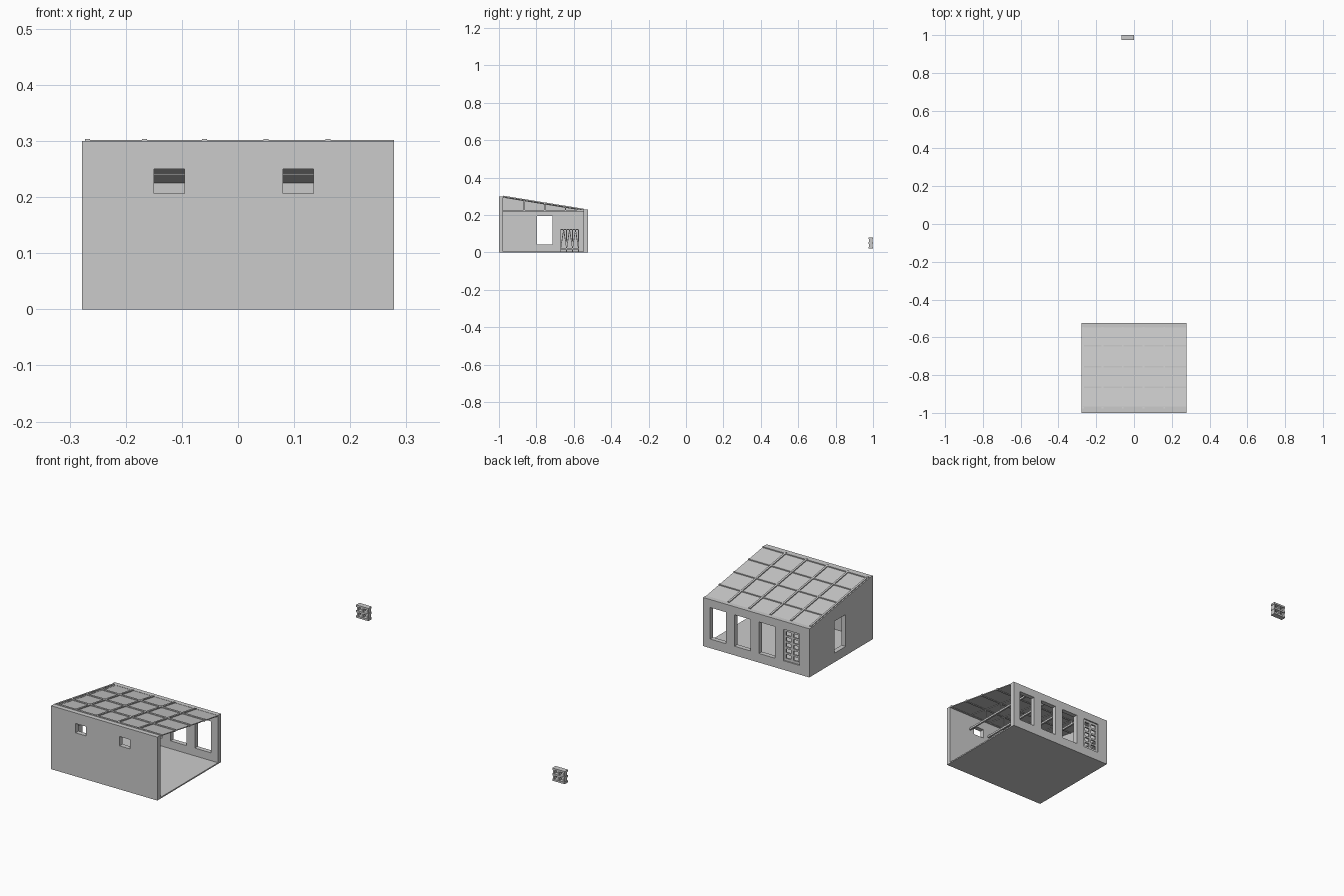
import bpy, bmesh, math
from mathutils import Vector, Matrix

cube = bpy.data.objects.get("Cube")
if cube:
    bpy.data.objects.remove(cube)

X, FRONT, BACK, T = 0.278, -1.0, -0.525, 0.022
IN_F, IN_B = FRONT + T, BACK - T
HIGH, LOW, FLOOR = 0.30, 0.23, 0.006


def roof_z(y):
    return HIGH + (LOW - HIGH) * (y - IN_F) / (IN_B - IN_F)


def finish(name, bm):
    bmesh.ops.recalc_face_normals(bm, faces=bm.faces)
    mesh = bpy.data.meshes.new(name)
    bm.to_mesh(mesh)
    bm.free()
    obj = bpy.data.objects.new(name, mesh)
    bpy.context.collection.objects.link(obj)
    return obj


def add_box(bm, x, y, z):
    """Box from (low, high) ranges."""
    size = Matrix.Diagonal((x[1] - x[0], y[1] - y[0], z[1] - z[0], 1))
    mid = Matrix.Translation((sum(x) / 2, sum(y) / 2, sum(z) / 2))
    bmesh.ops.create_cube(bm, size=1, matrix=mid @ size)


def add_bar(bm, a, b, w, h):
    """Rectangular bar between two points."""
    a, b = Vector(a), Vector(b)
    d = b - a
    turn = d.to_track_quat('Y', 'Z').to_matrix().to_4x4()
    size = Matrix.Diagonal((w, d.length, h, 1))
    bmesh.ops.create_cube(bm, size=1, matrix=Matrix.Translation((a + b) / 2) @ turn @ size)


def boxes(name, ranges):
    bm = bmesh.new()
    for r in ranges:
        add_box(bm, *r)
    return finish(name, bm)


def prism(name, profile, x0, x1):
    """Extrude a y-z outline along x."""
    bm = bmesh.new()
    face = bm.faces.new([bm.verts.new((x0, y, z)) for y, z in profile])
    moved = bmesh.ops.extrude_face_region(bm, geom=[face])["geom"]
    bmesh.ops.translate(bm, vec=(x1 - x0, 0, 0),
                        verts=[v for v in moved if isinstance(v, bmesh.types.BMVert)])
    return finish(name, bm)


def cut(obj, ranges):
    cutter = boxes("opening_cutter", ranges)
    cutter.hide_render = True
    mod = obj.modifiers.new("openings", 'BOOLEAN')
    mod.operation, mod.solver, mod.object = 'DIFFERENCE', 'EXACT', cutter
    bpy.context.view_layer.objects.active = obj
    bpy.ops.object.modifier_apply(modifier=mod.name)
    bpy.data.objects.remove(cutter)


# Floor and walls; the left side stays open
boxes("floor", [((-X, X), (FRONT, BACK), (0, FLOOR))])

front_wall = boxes("front_wall", [((-X, X), (FRONT, IN_F), (0, HIGH))])
cut(front_wall, [((x, x + 0.055), (FRONT - 0.1, IN_F + 0.1), (0.206, 0.25))
                 for x in (-0.15, 0.08)])

SILL, HEAD, OPEN_W = 0.043, 0.192, 0.084
window_x = [-0.226 + 0.1277 * i for i in range(4)]
back_wall = boxes("back_wall", [((-X, X), (IN_B, BACK), (0, LOW))])
cut(back_wall, [((x, x + OPEN_W), (IN_B - 0.1, BACK + 0.1), (SILL, HEAD)) for x in window_x])

side_wall = prism("right_wall", [(IN_F, 0), (IN_B, 0), (IN_B, LOW), (IN_F, HIGH)], -X, -X + T)
cut(side_wall, [((-X - 0.1, -X + 0.1), (-0.797, -0.715), (SILL, HEAD + 0.002))])

# Sloping roof sheet
prism("roof_panels", [(IN_F, HIGH - 0.005), (IN_B, LOW - 0.005), (IN_B, LOW - 0.001),
                      (IN_F, HIGH - 0.001)], -X + 0.004, X)

# Roof grid: rafters down the slope, purlins across it
rafter_x = [-0.268, -0.167, -0.06, 0.05, 0.16]
purlin_y = [-0.865, -0.755, -0.645]
bm = bmesh.new()
for x in rafter_x:
    add_bar(bm, (x, IN_F, HIGH - 0.002), (x, IN_B, LOW - 0.002), 0.009, 0.011)
finish("rafters", bm)

bm = bmesh.new()
for y in purlin_y + [IN_F + 0.006]:
    z = roof_z(y) - 0.002
    add_bar(bm, (-X + 0.005, y, z), (X, y, z), 0.009, 0.010)
finish("purlins", bm)

# Level joists with posts up to the rafters
bm = bmesh.new()
for x in rafter_x[1:]:
    add_box(bm, (x - 0.004, x + 0.004), (IN_F, IN_B), (0.218, 0.227))
    for y in purlin_y:
        add_box(bm, (x - 0.003, x + 0.003), (y - 0.003, y + 0.003), (0.222, roof_z(y) - 0.003))
finish("joists_and_posts", bm)

# Perforated screen in the end window
x0, x1 = window_x[0], window_x[0] + OPEN_W
screen = boxes("window_screen", [((x0, x1), (BACK - 0.014, BACK - 0.006), (SILL, HEAD))])
holes = []
for col in range(2):
    for row in range(5):
        hx, hz = x0 + 0.010 + col * 0.038, SILL + 0.012 + row * 0.027
        holes.append(((hx, hx + 0.026), (BACK - 0.1, BACK + 0.1), (hz, hz + 0.018)))
cut(screen, holes)

# Indoor rack with three pointed braces
bm = bmesh.new()
rx, ry0, ry1, rz0, rz1 = -0.245, -0.67, -0.575, 0.02, 0.123
for z in (rz0, rz1):
    add_box(bm, (rx - 0.008, rx + 0.008), (ry0, ry1), (z - 0.003, z + 0.003))
step = (ry1 - ry0) / 3
for i in range(4):
    y = ry0 + i * step
    add_box(bm, (rx - 0.004, rx + 0.004), (y - 0.002, y + 0.002), (FLOOR, rz1))
    if i < 3:
        for end in (y, y + step):
            add_bar(bm, (rx, end, rz0), (rx, y + step / 2, rz1), 0.004, 0.004)
finish("rack", bm)

# Small detached shelf unit far behind the building
sx, sy, sz = (-0.065, 0.0), (0.975, 1.0), (0.02, 0.08)
parts = [(sx, sy, (z, z + 0.009)) for z in (0.02, 0.0455, 0.071)]
parts += [((x, x + 0.008), (sy[0] + 0.003, sy[1] - 0.003), sz)
          for x in (-0.063, -0.0365, -0.010)]
boxes("small_shelf", parts)
